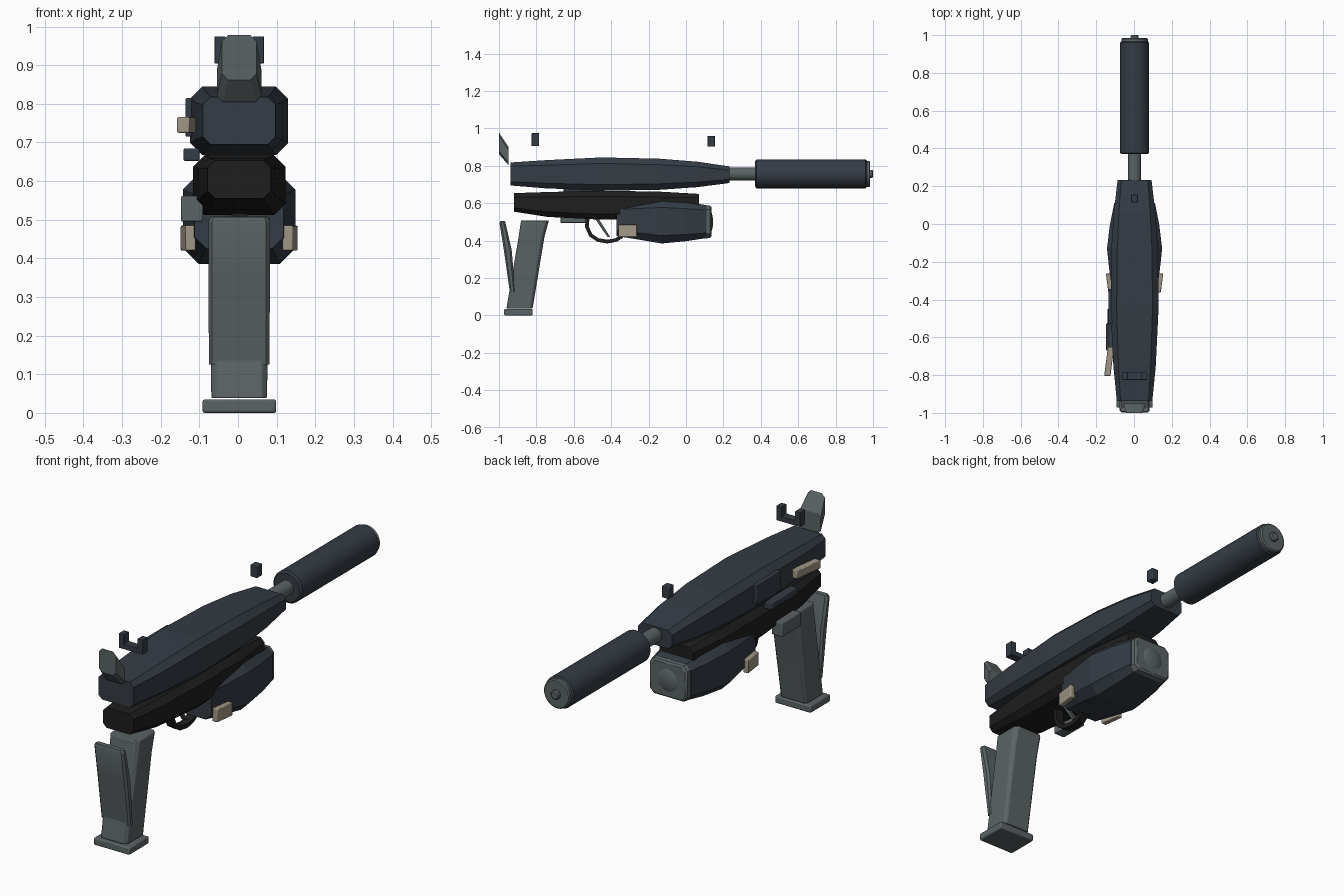
import bpy, bmesh, math
from mathutils import Vector

if "Cube" in bpy.data.objects:
    bpy.data.objects.remove(bpy.data.objects["Cube"])

CX = 0.003  # centre line of the main body


def material(name, rgb):
    m = bpy.data.materials.new(name)
    m.diffuse_color = (*rgb, 1)
    m.use_nodes = True
    m.node_tree.nodes["Principled BSDF"].inputs["Base Color"].default_value = m.diffuse_color
    return m


SLATE = material("dark_slate", (0.035, 0.045, 0.058))
BLACK = material("black", (0.013, 0.013, 0.013))
GREY = material("grey", (0.105, 0.125, 0.13))
BEIGE = material("beige", (0.35, 0.31, 0.24))


def finish(name, bm, mat, bevel=0, segments=2, smooth=True):
    bmesh.ops.recalc_face_normals(bm, faces=bm.faces)
    mesh = bpy.data.meshes.new(name)
    bm.to_mesh(mesh)
    bm.free()
    ob = bpy.data.objects.new(name, mesh)
    bpy.context.collection.objects.link(ob)
    mesh.materials.append(mat)
    if bevel:
        mod = ob.modifiers.new("bevel", 'BEVEL')
        mod.width, mod.segments = bevel, segments
    if smooth:
        bpy.ops.object.select_all(action='DESELECT')
        ob.select_set(True)
        bpy.context.view_layer.objects.active = ob
        bpy.ops.object.shade_smooth_by_angle(angle=math.radians(30))
    return ob


def skin(name, rings, mat, **kw):
    """Join equal-sized rings of points into a closed solid."""
    bm = bmesh.new()
    rows = [[bm.verts.new(p) for p in ring] for ring in rings]
    n = len(rows[0])
    for a, b in zip(rows, rows[1:]):
        for i in range(n):
            j = (i + 1) % n
            bm.faces.new((a[i], a[j], b[j], b[i]))
    bm.faces.new(rows[0])
    bm.faces.new(rows[-1])
    return finish(name, bm, mat, **kw)


def octagon(w0, w1, h0, h1, c):
    return [(w0 + c, h0), (w1 - c, h0), (w1, h0 + c), (w1, h1 - c),
            (w1 - c, h1), (w0 + c, h1), (w0, h1 - c), (w0, h0 + c)]


def loft_y(name, stations, mat, **kw):
    """Chamfered body from (y, half width, low z, high z, chamfer)."""
    rings = [[(x, y, z) for x, z in octagon(CX - w, CX + w, lo, hi, c)]
             for y, w, lo, hi, c in stations]
    return skin(name, rings, mat, **kw)


def loft_z(name, stations, mat, **kw):
    """Chamfered post from (z, half width, back y, front y, chamfer)."""
    rings = [[(x, y, z) for x, y in octagon(CX - w, CX + w, a, b, c)]
             for z, w, a, b, c in stations]
    return skin(name, rings, mat, **kw)


def block(name, x, y, z, mat, shift=0, bevel=0.004):
    """Box from ranges; shift moves the front end sideways."""
    rings = [[(px + s, py, pz) for px, pz in
              ((x[0], z[0]), (x[1], z[0]), (x[1], z[1]), (x[0], z[1]))]
             for py, s in ((y[0], 0), (y[1], shift))]
    return skin(name, rings, mat, bevel=bevel)


def turned(name, profile, z, mat, sides=32):
    """Round part along y from (y, radius) points."""
    rings = [[(CX + r * math.cos(i * math.tau / sides), y,
               z + r * math.sin(i * math.tau / sides)) for i in range(sides)]
             for y, r in profile]
    return skin(name, rings, mat)


# Upper body and lower frame
loft_y("receiver", [
    (-0.937, 0.094, 0.695, 0.818, 0.02), (-0.755, 0.112, 0.68, 0.83, 0.027),
    (-0.45, 0.127, 0.667, 0.845, 0.032), (-0.14, 0.124, 0.672, 0.838, 0.032),
    (0.06, 0.11, 0.686, 0.822, 0.027), (0.232, 0.09, 0.708, 0.797, 0.02)],
    SLATE, smooth=False)
loft_y("lower_frame", [
    (-0.92, 0.082, 0.555, 0.654, 0.02), (-0.74, 0.105, 0.527, 0.66, 0.027),
    (-0.45, 0.12, 0.512, 0.667, 0.03), (-0.14, 0.115, 0.52, 0.662, 0.03),
    (0.07, 0.09, 0.56, 0.65, 0.02)], BLACK, smooth=False)

# Barrel and suppressor
turned("barrel", [(0.2, 0.035), (0.40, 0.035)], 0.757, SLATE)
bpy.data.objects["barrel"].data.materials[0] = GREY
turned("suppressor", [(0.37, 0.068), (0.377, 0.077), (0.96, 0.077),
                      (0.967, 0.07)], 0.757, SLATE)
turned("suppressor_cap", [(0.96, 0.07), (0.98, 0.07), (0.985, 0.064)], 0.757, GREY)
turned("muzzle_nub", [(0.98, 0.022), (0.995, 0.022), (1.0, 0.016)], 0.757, GREY)

# Front lamp housing, bezel and domed lens
loft_y("lamp_housing", [
    (-0.372, 0.115, 0.425, 0.597, 0.03), (-0.25, 0.133, 0.405, 0.608, 0.036),
    (-0.13, 0.146, 0.385, 0.62, 0.042), (0.0, 0.13, 0.397, 0.607, 0.036),
    (0.11, 0.108, 0.414, 0.59, 0.027)], SLATE, smooth=False)
loft_y("lamp_bezel", [(0.105, 0.104, 0.411, 0.59, 0.022),
                      (0.128, 0.1, 0.415, 0.587, 0.022),
                      (0.135, 0.092, 0.423, 0.579, 0.02)], GREY)
turned("lamp_lens", [(0.115 + 0.03 * math.sin(a), 0.072 * math.cos(a))
                     for a in [i * math.radians(85) / 7 for i in range(8)]],
       0.5, GREY)
for s, side in ((-1, "left"), (1, "right")):
    xs = sorted((CX + s * 0.112, CX + s * 0.139))
    block(side + "_lamp_pad", xs, (-0.362, -0.262), (0.42, 0.485), BEIGE, shift=s * 0.013)

# Trigger guard: bent strip swept along an arc
path = [(-0.525, 0.53), (-0.53, 0.475), (-0.51, 0.43), (-0.47, 0.403),
        (-0.42, 0.395), (-0.375, 0.403), (-0.34, 0.425)]
pts = [Vector((0, y, z)) for y, z in path]
rings = []
for i, p in enumerate(pts):
    t = (pts[min(i + 1, len(pts) - 1)] - pts[max(i - 1, 0)]).normalized()
    n = Vector((0, -t.z, t.y)) * 0.01
    rings.append([(CX + dx, (p + n * s).y, (p + n * s).z)
                  for dx, s in ((-0.02, -1), (0.02, -1), (0.02, 1), (-0.02, 1))])
skin("trigger_guard", rings, BLACK, smooth=False)
loft_z("trigger", [(0.42, 0.012, -0.42, -0.406, 0.002),
                   (0.53, 0.012, -0.495, -0.475, 0.002)], GREY)

# Grip, rear strap and foot
loft_z("grip", [(0.038, 0.072, -0.96, -0.82, 0.012),
                (0.42, 0.078, -0.895, -0.757, 0.016),
                (0.508, 0.078, -0.882, -0.733, 0.016)], GREY, bevel=0.004)
loft_z("grip_strap", [(0.125, 0.078, -0.942, -0.913, 0.008),
                      (0.35, 0.08, -0.974, -0.932, 0.01),
                      (0.495, 0.08, -0.997, -0.965, 0.01),
                      (0.506, 0.074, -0.993, -0.969, 0.008)], GREY)
block("grip_foot", (-0.092, 0.099), (-0.972, -0.82), (0, 0.035), GREY, bevel=0.006)

# Slanted fin at the back
loft_y("rear_fin", [(-1.0, 0.045, 0.862, 0.978, 0.016),
                    (-0.95, 0.058, 0.805, 0.902, 0.016)], GREY, smooth=False)

# Sights
block("rear_sight_base", (CX - 0.063, CX + 0.063), (-0.825, -0.785), (0.905, 0.93), SLATE, bevel=0.002)
for s, side in ((-1, "left"), (1, "right")):
    xs = sorted((CX + s * 0.036, CX + s * 0.064))
    block(side + "_rear_sight_post", xs, (-0.825, -0.785), (0.905, 0.975), SLATE, bevel=0.002)
block("front_sight", (CX - 0.018, CX + 0.018), (0.115, 0.155), (0.903, 0.96), SLATE, bevel=0.003)

# Controls on the left side
block("port_cover", (-0.136, -0.1), (-0.53, -0.345), (0.715, 0.815), SLATE)
block("slide_lever", (-0.141, -0.1), (-0.655, -0.45), (0.652, 0.685), SLATE)
block("safety_switch", (-0.158, -0.125), (-0.805, -0.65), (0.725, 0.766), BEIGE, shift=0.02)
block("release_catch", (-0.147, -0.09), (-0.67, -0.525), (0.495, 0.562), GREY)
